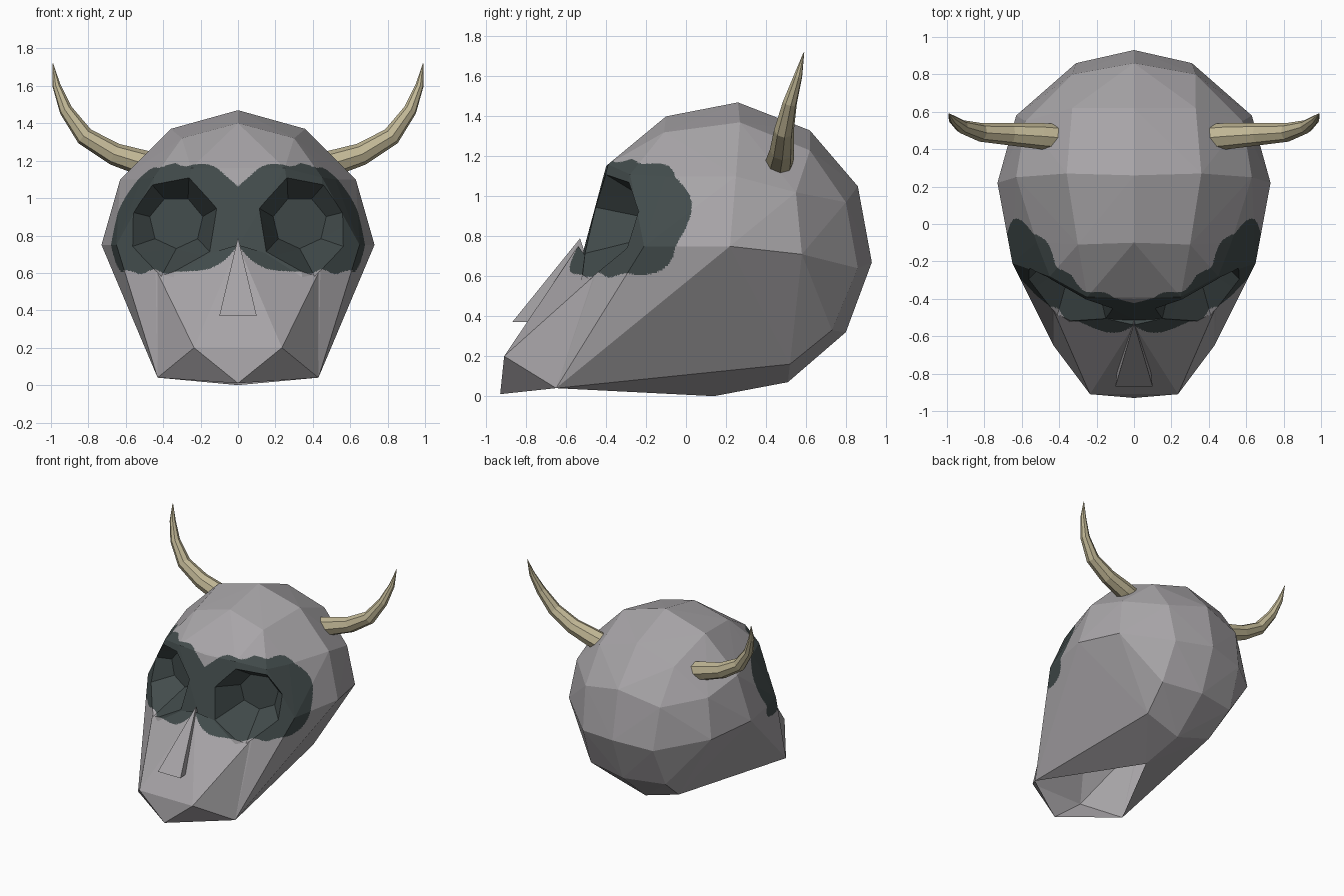
import bpy, bmesh, math
from mathutils import Vector

if "Cube" in bpy.data.objects:
    bpy.data.objects.remove(bpy.data.objects["Cube"])


def material(name, rgb):
    m = bpy.data.materials.new(name)
    m.diffuse_color = (*rgb, 1)
    m.use_nodes = True
    m.node_tree.nodes["Principled BSDF"].inputs["Base Color"].default_value = m.diffuse_color
    return m


bone = material("grey bone", (0.39, 0.375, 0.39))
dark = material("dark slate", (0.055, 0.072, 0.072))
horn_mat = material("tan horn", (0.53, 0.47, 0.30))


def add(name, mesh, *mats):
    ob = bpy.data.objects.new(name, mesh)
    bpy.context.collection.objects.link(ob)
    mesh.materials.clear()
    for m in mats:
        mesh.materials.append(m)
    return ob


def hull(name, pts, mat, mirror=True):
    """Convex solid around points, mirrored over x = 0."""
    bm = bmesh.new()
    for x, y, z in pts:
        bm.verts.new((x, y, z))
        if mirror and x > 0.001:
            bm.verts.new((-x, y, z))
    bmesh.ops.convex_hull(bm, input=bm.verts[:])
    loose = [v for v in bm.verts if not v.link_faces]
    bmesh.ops.delete(bm, geom=loose, context='VERTS')
    bmesh.ops.recalc_face_normals(bm, faces=bm.faces[:])
    me = bpy.data.meshes.new(name)
    bm.to_mesh(me)
    bm.free()
    return add(name, me, mat)


def evaluated_mesh(ob):
    dg = bpy.context.evaluated_depsgraph_get()
    dg.update()
    return bpy.data.meshes.new_from_object(ob.evaluated_get(dg), depsgraph=dg)


def boolean(target, other, op):
    mod = target.modifiers.new("bool", 'BOOLEAN')
    mod.operation, mod.object, mod.solver = op, other, 'EXACT'
    bpy.context.view_layer.update()
    me = evaluated_mesh(target)
    target.modifiers.clear()
    target.data = me
    bpy.data.objects.remove(other)


# cranium: faceted ball running down to the jaw corners
skull = hull("skull", [
    (0, -.40, 1.15), (0, -.10, 1.40), (0, .26, 1.47), (0, .62, 1.33),
    (0, .86, 1.05), (0, .93, .67), (0, .80, .32), (0, .51, .07), (0, .14, 0),
    (.30, -.11, 1.32), (.36, .27, 1.37), (.33, .62, 1.23), (.33, .80, .97),
    (.31, .86, .64), (.33, .73, .33), (.30, .52, .16),
    (.63, .25, 1.10), (.52, -.10, 1.10), (.58, .55, 1.02), (.63, .58, .71),
    (.73, .22, .75), (.65, -.21, .75), (.45, -.28, 1.11), (.25, -.39, 1.16),
    (0, -.51, .74), (.43, -.65, .04)], bone)

# muzzle, joined to the cranium
muzzle = hull("muzzle", [
    (.235, -.91, .20), (0, -.93, .01), (.43, -.65, .04), (.44, -.44, .62),
    (.29, -.48, .62), (0, -.54, .75), (.2, -.2, .3)], bone)
boolean(skull, muzzle, 'UNION')

# eye sockets: seven-sided tapering hollows
for side in (1, -1):
    pts = []
    for dist, ru, rv in ((0, .15, .14), (.4, .43, .38)):
        for i in range(7):
            a = 2 * math.pi * (i + .25) / 7
            u, v = ru * math.cos(a), rv * math.sin(a)
            pts.append((side * (.33 + .27 * dist + .97 * u),
                        -.20 - .97 * dist + .25 * u, .87 + .1 * dist + v))
    boolean(skull, hull("socket_cutter", pts, bone, mirror=False), 'DIFFERENCE')

# open underside of the muzzle
bm = bmesh.new()
bm.from_mesh(skull.data)
bmesh.ops.triangulate(bm, faces=bm.faces[:])
bm.normal_update()
under = []
for f in bm.faces:
    c = f.calc_center_median()
    if f.normal.z < -.9 and abs(f.normal.x) < .1 and c.z < .1 and c.y < 0:
        under.append(f)
bmesh.ops.delete(bm, geom=under, context='FACES')

# dark mask round the eyes: signed distance from a capsule with a wavy edge
A, B = Vector((.24, -.42, .88)), Vector((.47, -.23, .87))


def mask(p):
    q = Vector((abs(p.x), p.y, p.z))
    t = max(0, min(1, (q - A).dot(B - A) / (B - A).length_squared))
    ang = math.atan2(q.z - .88, q.x - .36 + .6 * (q.y + .3))
    return (q - A.lerp(B, t)).length - .305 - .010 * math.sin(9 * ang)


for _ in range(9):
    edges = []
    for e in bm.edges:
        n = e.calc_length()
        if n > .013 and abs(mask((e.verts[0].co + e.verts[1].co) / 2)) < n:
            edges.append(e)
    if not edges:
        break
    bmesh.ops.subdivide_edges(bm, edges=edges, cuts=1)
    bmesh.ops.triangulate(bm, faces=[f for f in bm.faces if len(f.verts) > 3])
for f in bm.faces:
    f.smooth = False
    f.material_index = 1 if mask(f.calc_center_median()) < 0 else 0
skull.data.materials.clear()
skull.data.materials.append(bone)
skull.data.materials.append(dark)
bm.to_mesh(skull.data)
bm.free()

# nasal bone: thin wedge standing out of the muzzle
hull("nasal_bone", [(0, -.53, .79), (0, -.50, .70), (.10, -.87, .37), (.085, -.74, .37)], bone)

# horns: eight-sided tapering tubes
path = [(.38, .46, 1.15, .072), (.50, .47, 1.185, .070), (.66, .48, 1.235, .060),
        (.82, .49, 1.33, .050), (.92, .52, 1.47, .036), (.97, .56, 1.60, .022),
        (.99, .59, 1.72, .002)]
for side, label in ((1, "right_horn"), (-1, "left_horn")):
    cu = bpy.data.curves.new(label, 'CURVE')
    cu.dimensions = '3D'
    cu.bevel_depth, cu.bevel_resolution = 1, 2
    cu.use_fill_caps = True
    sp = cu.splines.new('POLY')
    sp.points.add(len(path) - 1)
    sp.use_smooth = False
    for p, (x, y, z, r) in zip(sp.points, path):
        p.co = (side * x, y, z, 1)
        p.radius = r
    tmp = bpy.data.objects.new("horn_curve", cu)
    bpy.context.collection.objects.link(tmp)
    bpy.context.view_layer.update()
    me = evaluated_mesh(tmp)
    bpy.data.objects.remove(tmp)
    for f in me.polygons:
        f.use_smooth = False
    add(label, me, horn_mat)
